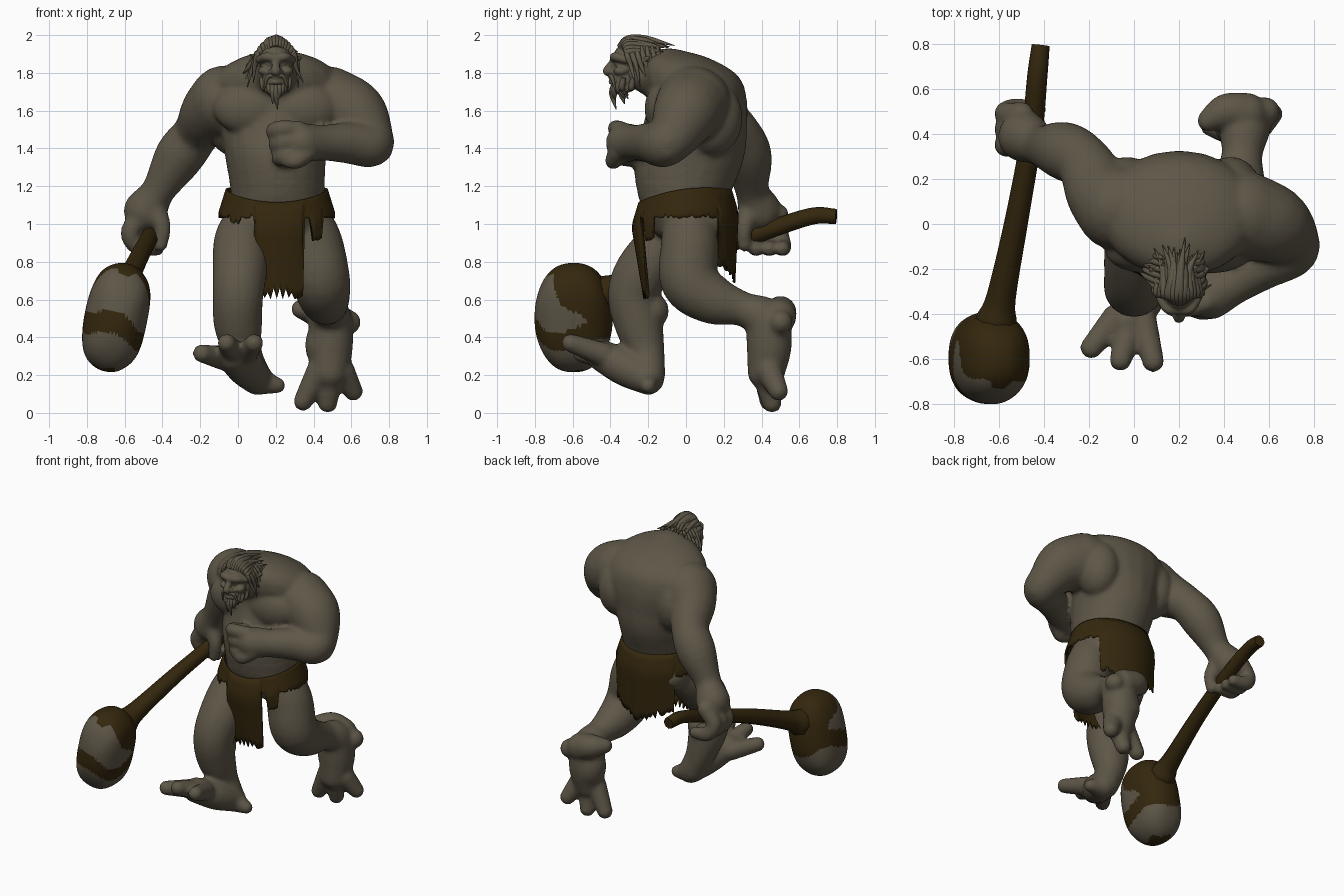
import bpy, math, random
import bmesh
from mathutils import Vector, Matrix

random.seed(4)
if "Cube" in bpy.data.objects:
    bpy.data.objects.remove(bpy.data.objects["Cube"])


def material(name, colour):
    mat = bpy.data.materials.new(name)
    mat.use_nodes = True
    mat.diffuse_color = colour
    shader = next(n for n in mat.node_tree.nodes if n.type == 'BSDF_PRINCIPLED')
    shader.inputs["Base Color"].default_value = colour
    shader.inputs["Roughness"].default_value = 0.9
    return mat


SKIN = material("grey_brown_skin", (.112, .094, .064, 1))
LEATHER = material("dark_brown_leather", (.034, .02, .004, 1))


def add_object(name, data, *mats):
    obj = bpy.data.objects.new(name, data)
    bpy.context.collection.objects.link(obj)
    for mat in mats:
        data.materials.append(mat)
    return obj


def spline(points, steps=6):
    """Catmull-Rom samples through points of any dimension."""
    pts = [Vector(p) for p in points]
    pts = [pts[0] * 2 - pts[1]] + pts + [pts[-1] * 2 - pts[-2]]
    samples = []
    for a, b, c, d in zip(pts, pts[1:], pts[2:], pts[3:]):
        for i in range(steps):
            t = i / steps
            samples.append((b * 2 + (c - a) * t + (a * 2 - b * 5 + c * 4 - d) * t * t
                            + (b * 3 - a - c * 3 + d) * t ** 3) / 2)
    return samples + [pts[-2]]


# Unit ball shared by all modelled flesh
ball = bmesh.new()
bmesh.ops.create_icosphere(ball, subdivisions=3, radius=1)
BALL_VERTS = [v.co.copy() for v in ball.verts]
BALL_FACES = [[v.index for v in f.verts] for f in ball.faces]
ball.free()


class Flesh:
    """Collects overlapping volumes, then fuses them into one smooth skin."""

    def __init__(self):
        self.verts, self.faces = [], []

    def blob(self, x, y, z, rx, ry=None, rz=None):
        start = len(self.verts)
        radius = (rx, ry or rx, rz or rx)
        for v in BALL_VERTS:
            self.verts.append((x + v.x * radius[0], y + v.y * radius[1], z + v.z * radius[2]))
        self.faces += [[start + i for i in f] for f in BALL_FACES]

    def limb(self, *points):
        for p in spline(points):
            self.blob(*p)

    def fuse(self, name, voxel, smoothing):
        mesh = bpy.data.meshes.new(name)
        mesh.from_pydata(self.verts, [], self.faces)
        obj = add_object(name, mesh, SKIN)
        remesh = obj.modifiers.new("fuse", 'REMESH')
        remesh.mode = 'VOXEL'
        remesh.voxel_size = voxel
        remesh.use_smooth_shade = True
        smooth = obj.modifiers.new("soften", 'SMOOTH')
        smooth.factor = 0.5
        smooth.iterations = smoothing


def strands(name, mat, paths):
    """Tapered tubes: each path point is x, y, z, radius."""
    curve = bpy.data.curves.new(name, 'CURVE')
    curve.dimensions = '3D'
    curve.bevel_depth = 1
    curve.bevel_resolution = 2
    curve.use_fill_caps = True
    for path in paths:
        samples = spline(path, 5)
        line = curve.splines.new('POLY')
        line.points.add(len(samples) - 1)
        for point, s in zip(line.points, samples):
            point.co = (s[0], s[1], s[2], 1)
            point.radius = max(s[3], .001)
    obj = add_object(name, curve, mat)
    bpy.ops.object.select_all(action='DESELECT')
    obj.select_set(True)
    bpy.context.view_layer.objects.active = obj
    bpy.ops.object.convert(target='MESH')
    bpy.ops.object.shade_smooth_by_angle(angle=math.radians(50))


# Torso with hunched back
body = Flesh()
body.limb((.2, .01, .98, .25, .19, .08), (.21, -.01, 1.15, .25, .245, .09),
          (.2, .015, 1.35, .27, .295, .09), (.2, .045, 1.5, .3, .28, .09),
          (.2, .06, 1.65, .36, .265, .08), (.2, .025, 1.77, .34, .26, .06),
          (.21, -.035, 1.85, .24, .19, .05), (.21, -.09, 1.89, .1, .1, .04))
body.limb((.2, -.08, 1.77, .15), (.2, -.24, 1.81, .1))
for side in (-1, 1):
    mid = .2 + side * .14
    body.blob(mid, -.12, 1.61, .19, .1, .14)              # chest
    body.blob(mid + side * .09, .14, 1.56, .14, .16, .2)  # back muscle
    body.blob(mid, .09, 1.01, .13, .13, .12)              # buttock

# Right arm gripping the club
body.limb((-.07, .07, 1.65, .19), (-.15, .14, 1.59, .155), (-.22, .27, 1.48, .125),
          (-.31, .325, 1.36, .13), (-.42, .35, 1.18, .09), (-.49, .39, 1.07, .115))
for k in range(3):
    y = .35 + k * .07
    body.limb((-.5, y, 1.05, .055), (-.57, y, .96, .052), (-.53, y + .02, .885, .05),
              (-.43, y + .02, .87, .04))
body.limb((-.44, .34, 1.07, .065), (-.4, .31, .98, .045), (-.41, .31, .89, .038))

# Left arm folded across the chest
body.limb((.48, .04, 1.635, .2), (.61, 0, 1.585, .175), (.69, -.06, 1.47, .13),
          (.695, -.12, 1.42, .12), (.58, -.18, 1.43, .11), (.45, -.26, 1.43, .095),
          (.34, -.32, 1.43, .105))
body.blob(.74, -.1, 1.4, .08)
for k in range(3):
    z = 1.5 - k * .07
    x = .19 + k * .015
    body.limb((.32, -.35, z, .048), (x + .04, -.37, z + .005, .046),
              (x, -.33, z - .01, .045), (x + .05, -.27, z - .02, .04))
body.limb((.37, -.36, 1.38, .05), (.31, -.385, 1.335, .045), (.26, -.375, 1.335, .038))

# Right leg stepping forward on its heel
body.limb((.06, -.01, 1.0, .14), (.02, -.1, .9, .15), (.01, -.23, .75, .145),
          (0, -.28, .62, .135), (0, -.25, .47, .128), (.03, -.21, .32, .097), (.08, -.2, .2, .09))
body.blob(0, -.19, .54, .1)
body.limb((.1, -.2, .18, .085), (.04, -.32, .24, .1), (-.03, -.44, .3, .085))
body.limb((.1, -.2, .17, .075), (.21, -.2, .145, .042))
for base, tip in (((-.08, -.42, .29), (-.19, -.55, .315)), ((-.02, -.46, .315), (-.06, -.605, .37)),
                  ((.04, -.44, .31), (.085, -.61, .37))):
    body.limb((*base, .065), (*tip, .05))

# Left leg pushing off behind
body.limb((.365, .02, 1.0, .14), (.405, .02, .88, .155), (.44, .02, .7, .155),
          (.46, .14, .6, .13), (.48, .3, .55, .092), (.49, .42, .49, .115),
          (.49, .44, .36, .12), (.485, .425, .22, .1))
body.limb((.5, .49, .51, .095), (.41, .5, .54, .08), (.33, .46, .55, .05))
body.blob(.475, .445, .36, .12, .115, .15)
body.blob(.585, .5, .48, .065)
for base, tip in (((.43, .42, .22), (.345, .44, .062)), ((.49, .42, .2), (.475, .455, .052)),
                  ((.55, .44, .22), (.61, .49, .115))):
    body.limb((*base, .07), (*tip, .052))
body.fuse("body", .014, 6)

# Head with heavy brow, broad nose and jutting jaw
head = Flesh()
head.blob(.2, -.25, 1.87, .095, .14, .11)
head.blob(.2, -.32, 1.77, .075, .08, .075)
head.limb((.2, -.38, 1.86, .02), (.2, -.405, 1.83, .022), (.2, -.415, 1.81, .026))
for side in (-1, 1):
    x = .2
    head.limb((x, -.38, 1.875, .024), (x + side * .05, -.375, 1.885, .024),
              (x + side * .085, -.32, 1.87, .022))
    head.blob(x + side * .06, -.345, 1.81, .033, .04, .025)    # cheek
    head.blob(x + side * .024, -.395, 1.805, .017)             # nostril
    head.blob(x + side * .04, -.362, 1.848, .014)              # eye
    head.limb((x + side * .08, -.24, 1.85, .025), (x + side * .125, -.2, 1.88, .012))
for z in (1.778, 1.752):
    head.limb((.16, -.375, z - .006, .011), (.2, -.4, z, .012), (.24, -.375, z - .006, .011))
head.fuse("head", .007, 3)

# Swept-back hair, ragged side locks and beard
def ragged(size):
    return random.uniform(-size, size)


locks = []
for k in range(14):
    u = (k + ragged(.3)) / 6.5 - 1
    x, sag = .2 + .085 * u, .075 * u * u
    end = -.15 + .06 * (1 - abs(u)) + ragged(.04)
    locks.append([(x, -.36 + sag, 1.94 - sag, .008), (x + .01 * u, -.31, 1.98 - sag, .018),
                  (x + ragged(.015), -.21, 1.972 - sag + ragged(.01), .018),
                  (.2 + .11 * u + ragged(.03), end, 1.945 - sag * .6, .002)])
for side in (-1, 1):
    for k in range(7):
        y = -.32 + k * .028
        out = .125 + ragged(.025)
        low = 1.76 + ragged(.04)
        locks.append([(.2 + side * .07, y, 1.94, .008), (.2 + side * .1, y + .01, 1.89, .015),
                      (.2 + side * out, y + .03, 1.83, .012),
                      (.2 + side * (out + .02 + ragged(.02)), y + .05, low, .002)])
strands("hair", SKIN, locks)
whiskers = []
for row in range(2):
    for k in range(9):
        u = k / 4 - 1
        y = -.38 + row * .05 + .05 * u * u
        low = 1.615 + .09 * abs(u) + ragged(.015) + row * .015
        whiskers.append([(.2 + .075 * u, y, 1.745 + .03 * abs(u), .012),
                         (.2 + .06 * u, y - .01, 1.69 + .03 * abs(u), .017),
                         (.2 + .025 * u + ragged(.012), y + ragged(.015), low, .002)])
for side in (-1, 1):
    whiskers.append([(.2 + side * .01, -.405, 1.788, .009), (.2 + side * .045, -.392, 1.775, .011),
                     (.2 + side * .065, -.37, 1.7, .002)])
strands("beard", SKIN, whiskers)

# Torn loincloth: belt with long front and back flaps
COLUMNS, ROWS = 120, 10
cloth = bmesh.new()
rings = []
for c in range(COLUMNS):
    a = math.tau * c / COLUMNS
    dx, dy = math.cos(a), math.sin(a)
    top = 1.167 + .033 * dy + .018 * math.cos(2 * a)
    tear = random.random() * (.07 if c % 2 else .02)
    if dy < 0 and -.36 < dx < .46:
        bottom = .595 + tear
    elif dy > 0 and abs(dx) < .75:
        bottom = .68 + tear + .12 * abs(dx)
    elif dy < 0 and .62 < abs(dx) < .78:
        bottom = (.9 if dx > 0 else .99) + tear
    else:
        bottom = 1.03 + tear * .4
    shrink = .65 if dy < 0 else .2
    column = []
    for r in range(ROWS + 1):
        z = top + (bottom - top) * r / ROWS
        drop = top - z
        flare = 1 + .14 * min(drop / .12, 1)
        tuck = flare - .06 * (dy < 0) - shrink * max(drop - .14, 0)
        column.append(cloth.verts.new((.205 + .27 * flare * dx, -.012 + .255 * tuck * dy, z)))
    rings.append(column)
for left, right in zip(rings, rings[1:] + rings[:1]):
    for r in range(ROWS):
        cloth.faces.new((left[r], left[r + 1], right[r + 1], right[r])).smooth = True
mesh = bpy.data.meshes.new("loincloth")
cloth.to_mesh(mesh)
cloth.free()
loincloth = add_object("loincloth", mesh, LEATHER)
loincloth.modifiers.new("thickness", 'SOLIDIFY').thickness = .012

# Club handle running into the head
strands("club_handle", LEATHER, [[(-.415, .795, 1.04, .04), (-.43, .66, 1.04, .045),
                                  (-.455, .4, .955, .047), (-.52, .03, .83, .052),
                                  (-.59, -.32, .685, .065), (-.61, -.42, .64, .09),
                                  (-.63, -.52, .59, .1)]])

# Club head: leather cap and ragged band over stone
club = bmesh.new()
bmesh.ops.create_icosphere(club, subdivisions=5, radius=1)
to_handle = Vector((.08, .7, .72))
for face in club.faces:
    p = face.calc_center_median()
    turn = math.atan2(p.y, p.x)
    hem = -.32 - .07 * math.cos(turn) + .08 * math.sin(3 * turn) + .1 * max(p.y, 0)
    cap = p.dot(to_handle) > .2 + .1 * math.sin(5 * turn)
    wrapped = p.z > hem and (cap or p.z < hem + .32)
    patch = p.z < -.93 + .03 * math.sin(4 * turn)
    face.material_index = int(wrapped or patch)
    face.smooth = True
for v in club.verts:
    boxy = [math.copysign(abs(n) ** .85, n) for n in v.co]
    v.co = Vector(boxy) * (1 + .02 * math.sin(4 * v.co.x + 1) * math.cos(5 * v.co.z))
place = (Matrix.Translation((-.645, -.595, .505)) @ Matrix.Rotation(.2, 4, 'Y')
         @ Matrix.Diagonal((.168, .203, .29, 1)))
bmesh.ops.transform(club, matrix=place, verts=club.verts)
mesh = bpy.data.meshes.new("club_head")
club.to_mesh(mesh)
club.free()
add_object("club_head", mesh, SKIN, LEATHER)
